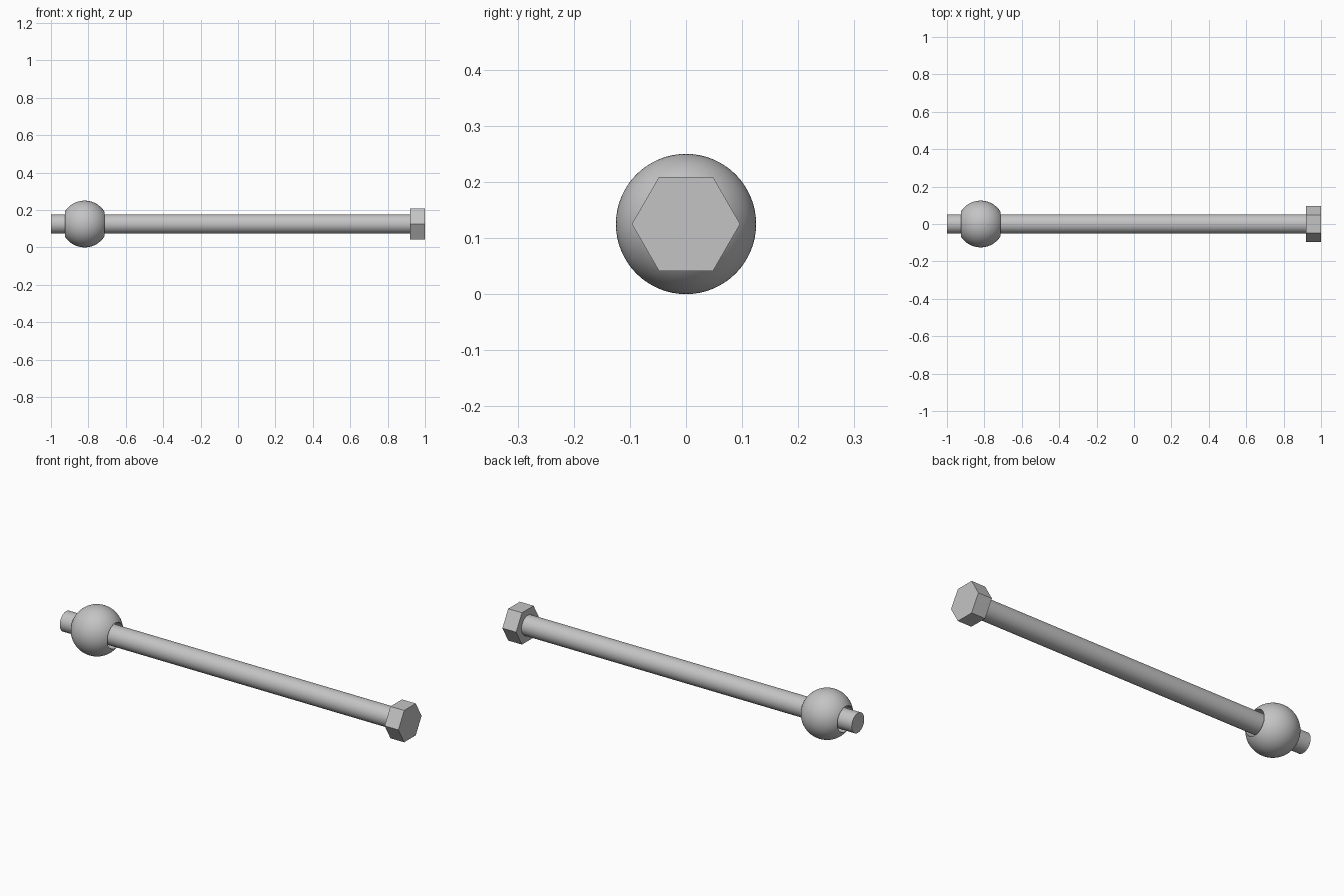
import bpy
import bmesh
import math
from mathutils import Matrix, Vector

cube = bpy.data.objects.get("Cube")
if cube:
    bpy.data.objects.remove(cube, do_unlink=True)

AXIS_Z = 0.125
steel = bpy.data.materials.new("grey steel")
steel.use_nodes = True
GREY = (0.55, 0.55, 0.55, 1)
steel.diffuse_color = GREY
steel.node_tree.nodes["Principled BSDF"].inputs["Base Color"].default_value = GREY


def finish(name, bm, x, smooth):
    """Turn a bmesh into a named part on the long axis."""
    bmesh.ops.recalc_face_normals(bm, faces=bm.faces[:])
    mesh = bpy.data.meshes.new(name)
    bm.to_mesh(mesh)
    bm.free()
    mesh.materials.append(steel)
    part = bpy.data.objects.new(name, mesh)
    part.location = (x, 0, AXIS_Z)
    bpy.context.collection.objects.link(part)
    if smooth:
        bpy.ops.object.select_all(action="DESELECT")
        part.select_set(True)
        bpy.context.view_layer.objects.active = part
        bpy.ops.object.shade_smooth_by_angle(angle=math.radians(30))
    return part


def prism(name, x0, x1, radius, sides, smooth):
    """Prism along x, with a corner pointing along y."""
    bm = bmesh.new()
    bmesh.ops.create_cone(bm, cap_ends=True, segments=sides, radius1=radius,
                          radius2=radius, depth=x1 - x0)
    # Turn a corner onto y, then lay the prism along x
    corner = max(bm.verts, key=lambda v: v.co.y).co
    spin = Matrix.Rotation(math.atan2(corner.x, corner.y), 4, "Z")
    lay = Matrix.Rotation(math.pi / 2, 4, "Y")
    bm.transform(lay @ spin)
    return finish(name, bm, (x0 + x1) / 2, smooth)


def bored_ball(name, x, radius, bore, sides=64, rings=28):
    """Ball with a clear hole through it along x."""
    bm = bmesh.new()
    start = math.asin(bore / radius)
    profile = []
    for i in range(rings + 1):
        a = start + (math.pi - 2 * start) * i / rings
        profile.append(bm.verts.new((radius * math.cos(a), 0, radius * math.sin(a))))
    edges = [bm.edges.new(pair) for pair in zip(profile, profile[1:])]
    edges.append(bm.edges.new((profile[-1], profile[0])))
    bmesh.ops.spin(bm, geom=profile + edges, cent=(0, 0, 0), axis=Vector((1, 0, 0)),
                   angle=2 * math.pi, steps=sides, use_merge=False)
    bmesh.ops.remove_doubles(bm, verts=bm.verts[:], dist=0.0001)
    return finish(name, bm, x, True)


# Long round rod, running into the head
prism("rod", -1.0, 0.99, 0.052, 64, True)
# Six-sided head
prism("hex_head", 0.92, 1.0, 0.0965, 6, False)
# Loose ball threaded on the rod
bored_ball("ball", -0.82, 0.125, 0.066)
